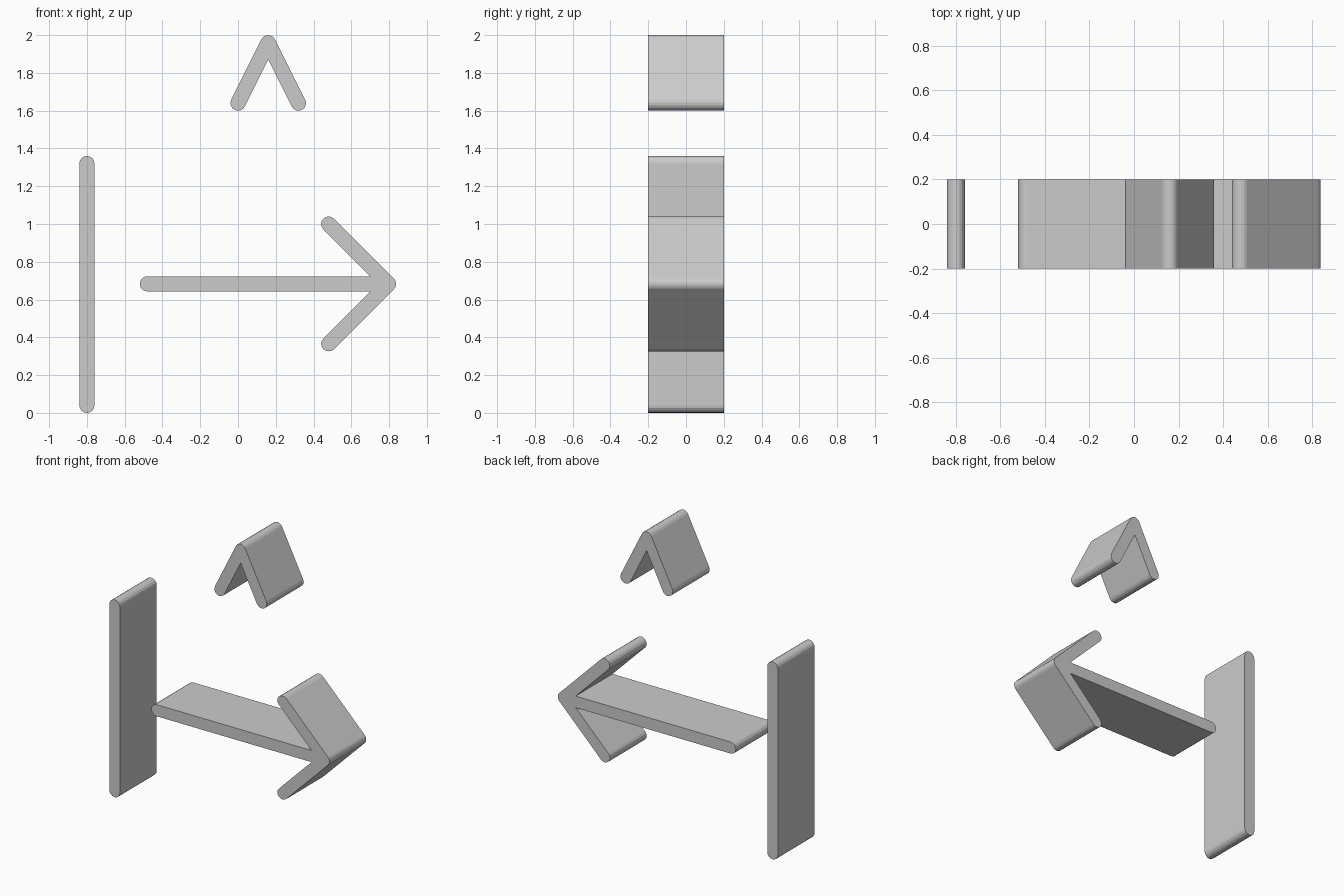
import bpy, bmesh
from math import atan2, ceil, cos, hypot, pi, sin

cube = bpy.data.objects.get("Cube")
if cube:
    bpy.data.objects.remove(cube, do_unlink=True)

RADIUS = 0.04   # half the stroke thickness
DEPTH = 0.4     # extent along y

grey = bpy.data.materials.new("light_grey")
grey.use_nodes = True
grey.diffuse_color = (0.6, 0.6, 0.6, 1)
grey.node_tree.nodes["Principled BSDF"].inputs["Base Color"].default_value = (0.6, 0.6, 0.6, 1)


def arc(centre, start, end):
    """Points of a rounded corner, counter-clockwise."""
    steps = max(2, ceil((end - start) / (pi / 8)))
    angles = [start + (end - start) * i / steps for i in range(steps + 1)]
    return [(centre[0] + RADIUS * cos(a), centre[1] + RADIUS * sin(a)) for a in angles]


def outline(hub, tips):
    """Outline of round-ended strokes that run from one hub to each tip."""
    arms = sorted((atan2(t[1] - hub[1], t[0] - hub[0]) % (2 * pi), t) for t in tips)
    points = []
    for i, (angle, tip) in enumerate(arms):
        points += arc(tip, angle - pi / 2, angle + pi / 2)
        following = arms[(i + 1) % len(arms)][0]
        if following <= angle:
            following += 2 * pi
        gap = following - angle
        if gap > pi:
            points += arc(hub, angle + pi / 2, following - pi / 2)
        else:
            reach, middle = RADIUS / sin(gap / 2), angle + gap / 2
            points.append((hub[0] + reach * cos(middle), hub[1] + reach * sin(middle)))
    return points


def stroke_part(name, hub, tips):
    """Extrude the outline along y into a solid slab."""
    bm = bmesh.new()
    front = bm.faces.new([bm.verts.new((x, -DEPTH / 2, z)) for x, z in outline(hub, tips)])
    back = bmesh.ops.extrude_face_region(bm, geom=[front], use_keep_orig=True)["geom"]
    bmesh.ops.translate(bm, vec=(0, DEPTH, 0),
                        verts=[v for v in back if isinstance(v, bmesh.types.BMVert)])
    bmesh.ops.recalc_face_normals(bm, faces=bm.faces)
    mesh = bpy.data.meshes.new(name)
    bm.to_mesh(mesh)
    bm.free()
    mesh.materials.append(grey)
    part = bpy.data.objects.new(name, mesh)
    bpy.context.collection.objects.link(part)


# Upright bar, arrow pointing sideways, and chevron pointing up
stroke_part("upright_bar", (-0.8, 0.04), [(-0.8, 1.32)])
stroke_part("side_arrow", (0.797, 0.683), [(0.48, 1.0), (-0.48, 0.683), (0.48, 0.366)])
stroke_part("upper_chevron", (0.16, 1.96), [(0, 1.64), (0.32, 1.64)])
